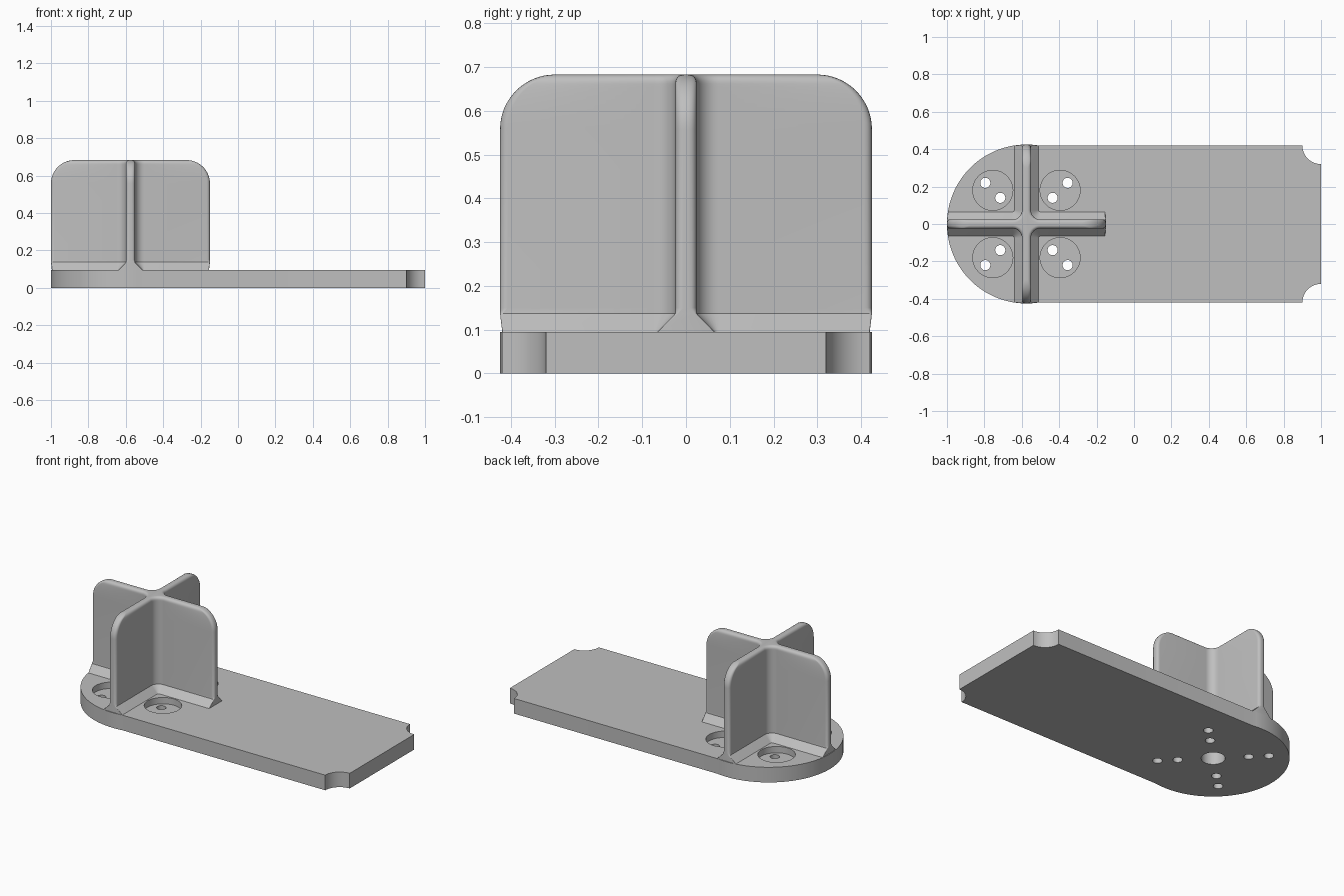
import bpy, bmesh
from math import sin, cos, pi, sqrt, radians
from mathutils import Vector

if "Cube" in bpy.data.objects:
    bpy.data.objects.remove(bpy.data.objects["Cube"])

CX, R = -0.575, 0.425        # centre and radius of the round end
PLATE, TOP = 0.095, 0.683    # plate thickness, fin height

grey = bpy.data.materials.new("plain grey")
grey.use_nodes = True
grey.diffuse_color = (0.52, 0.52, 0.52, 1)
grey.node_tree.nodes["Principled BSDF"].inputs["Base Color"].default_value = grey.diffuse_color


def arc(x, y, r, a0, a1, n):
    """Points on an arc, angles in degrees."""
    angles = [radians(a0 + (a1 - a0) * i / n) for i in range(n + 1)]
    return [(x + r * cos(a), y + r * sin(a)) for a in angles]


def loft(name, rings):
    """Closed solid through rings of equal point count, each given as (points, z)."""
    bm = bmesh.new()
    loops = [[bm.verts.new((x, y, z)) for x, y in pts] for pts, z in rings]
    n = len(loops[0])
    for low, high in zip(loops, loops[1:]):
        for i in range(n):
            j = (i + 1) % n
            bm.faces.new((low[i], low[j], high[j], high[i]))
    bm.faces.new(loops[0][::-1])
    bm.faces.new(loops[-1])
    bmesh.ops.recalc_face_normals(bm, faces=bm.faces)
    return add_object(name, bm)


def add_object(name, bm):
    mesh = bpy.data.meshes.new(name)
    bm.to_mesh(mesh)
    bm.free()
    mesh.materials.append(grey)
    obj = bpy.data.objects.new(name, mesh)
    bpy.context.collection.objects.link(obj)
    return obj


def activate(obj):
    bpy.ops.object.select_all(action="DESELECT")
    obj.select_set(True)
    bpy.context.view_layer.objects.active = obj


def cut(obj, cylinders):
    """Subtract upright cylinders given as (x, y, radius, bottom, top)."""
    bm = bmesh.new()
    for x, y, r, z0, z1 in cylinders:
        made = bmesh.ops.create_cone(bm, cap_ends=True, segments=48, radius1=r,
                                     radius2=r, depth=z1 - z0)
        bmesh.ops.translate(bm, verts=made["verts"], vec=Vector((x, y, (z0 + z1) / 2)))
    cutter = add_object("hole_cutter", bm)
    cutter.hide_render = True
    mod = obj.modifiers.new("holes", "BOOLEAN")
    mod.operation, mod.solver, mod.object = "DIFFERENCE", "EXACT", cutter
    activate(obj)
    bpy.ops.object.modifier_apply(modifier=mod.name)
    bpy.data.objects.remove(cutter)


# Base plate: round end, straight sides, scooped corners
W = 0.42
outline = arc(CX, 0, R, 81.2, 278.8, 64)
outline += arc(1, -W, 0.1, 180, 90, 12) + arc(1, W, 0.1, 270, 180, 12)
plate = loft("base_plate", [(outline, 0), (outline, PLATE)])

# Four screw pockets, a pair of through holes in each, and the central bore
quadrants = [(sx, sy) for sx in (-1, 1) for sy in (-1, 1)]
cut(plate, [(CX + sx * 0.18, sy * 0.18, 0.107, 0.055, 0.2) for sx, sy in quadrants])
holes = [(CX + sx * d, sy * d, 0.027, -0.1, 0.2)
         for sx, sy in quadrants for d in (0.14, 0.22)]
cut(plate, holes + [(CX, 0, 0.067, -0.1, 0.2)])


# Crossed fins: a plus-shaped section with filleted inner corners
def plus(length, t, r):
    f = 0.074 - t
    arm = arc(length - r, r - t, r, -90, 0, 4) + arc(length - r, t - r, r, 0, 90, 4)
    arm += arc(t + f, t + f, f, 270, 180, 8)
    pts = []
    for k in range(4):
        c, s = round(cos(k * pi / 2)), round(sin(k * pi / 2))
        pts += [(CX + c * x - s * y, s * x + c * y) for x, y in arm]
    return pts


T, EDGE, CORNER = 0.024, 0.018, 0.125
# Chamfered foot
rings = [(plus(0.42, 0.065, 0.002), PLATE - 0.001),
         (plus(0.42, 0.065, 0.002), PLATE),
         (plus(R, T, 0.006), PLATE + 0.042),
         (plus(R, T, EDGE), PLATE + 0.055)]
# Rounded upper corners and softened rim
STEPS = 16
for i in range(STEPS + 1):
    a = pi / 2 * i / STEPS
    z = TOP - CORNER + CORNER * sin(a)
    inside = max(0, EDGE - (TOP - z))
    t = T - EDGE + sqrt(max(0, EDGE ** 2 - inside ** 2))
    rings.append((plus(R - CORNER + CORNER * cos(a), t, min(EDGE, t * 0.9)), z))
fins = loft("crossed_fins", rings)

for obj in (plate, fins):
    activate(obj)
    bpy.ops.object.shade_smooth_by_angle(angle=radians(30))
